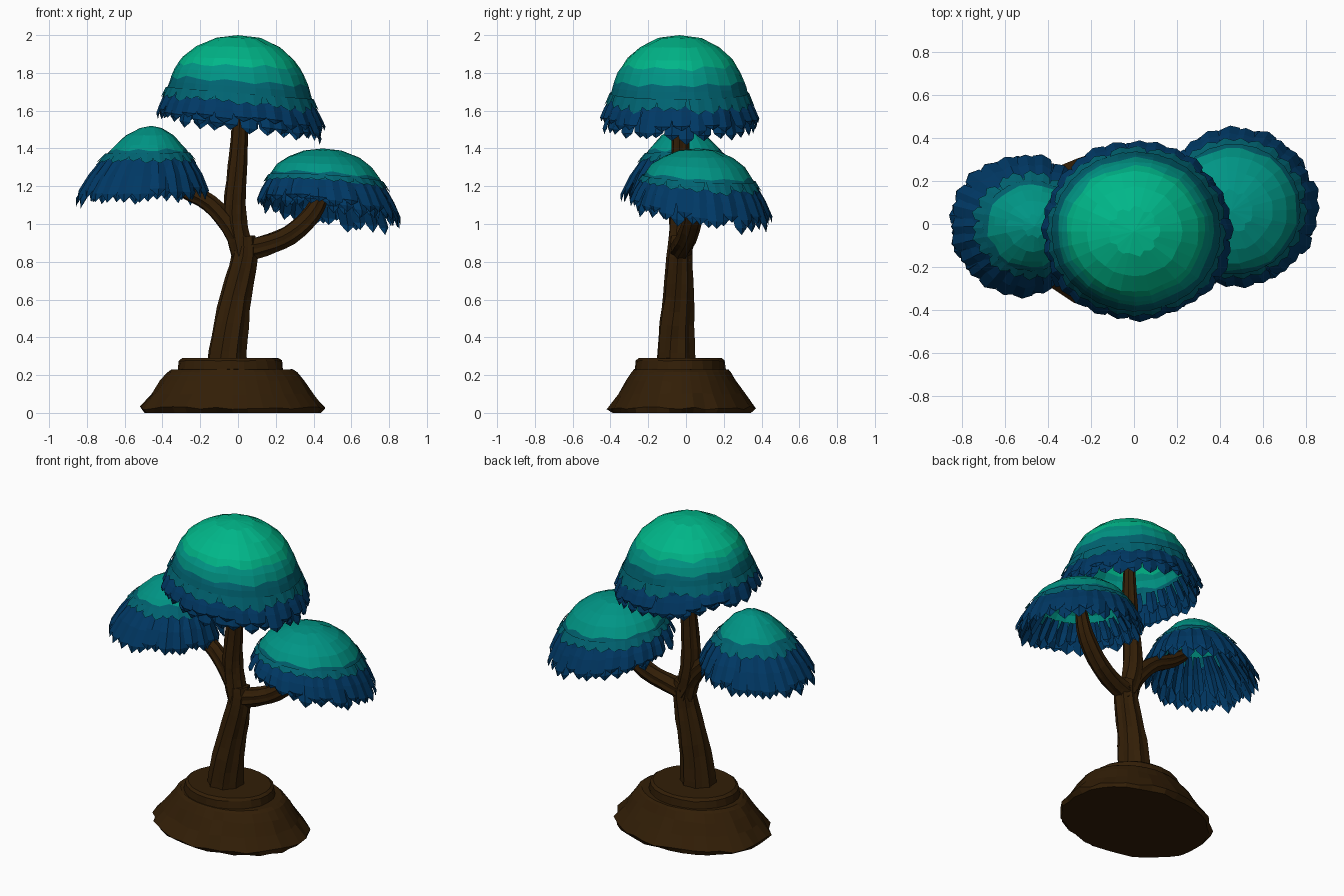
import bpy, bmesh, math, random
from mathutils import Vector

if "Cube" in bpy.data.objects:
    bpy.data.objects.remove(bpy.data.objects["Cube"])

random.seed(4)


def mat(name, r, g, b):
    m = bpy.data.materials.new(name)
    m.diffuse_color = (r, g, b, 1)
    m.use_nodes = True
    m.node_tree.nodes["Principled BSDF"].inputs["Base Color"].default_value = m.diffuse_color
    return m


GREEN = mat("bright_green", 0.0, 0.47, 0.25)
TEAL = mat("teal", 0.0, 0.30, 0.235)
DEEP = mat("deep_teal", 0.0, 0.125, 0.165)
NAVY = mat("navy", 0.0, 0.040, 0.130)
BARK = mat("bark_brown", 0.032, 0.013, 0.002)


def finish(bm, name, mats):
    me = bpy.data.meshes.new(name)
    bm.to_mesh(me)
    bm.free()
    for m in mats:
        me.materials.append(m)
    ob = bpy.data.objects.new(name, me)
    bpy.context.collection.objects.link(ob)
    return ob


def bridge(bm, a, b, mi=0):
    n = len(a)
    for i in range(n):
        j = (i + 1) % n
        bm.faces.new((a[i], a[j], b[j], b[i])).material_index = mi


# Tubes with ridged bark along a smoothed path of (x, y, z, radius)
def limb(name, path, sides=16):
    bm = bmesh.new()
    pts = []
    for i in range(len(path) - 1):
        p = [Vector(path[max(0, min(len(path) - 1, i + k))]) for k in (-1, 0, 1, 2)]
        for s in range(3):
            t = s / 3
            pts.append(0.5 * (2 * p[1] + (p[2] - p[0]) * t
                              + (2 * p[0] - 5 * p[1] + 4 * p[2] - p[3]) * t * t
                              + (3 * p[1] - p[0] - 3 * p[2] + p[3]) * t ** 3))
    pts.append(Vector(path[-1]))
    rings = []
    for i, p in enumerate(pts):
        d = (pts[min(i + 1, len(pts) - 1)] - pts[max(i - 1, 0)]).to_3d().normalized()
        u = Vector((0, 1, 0)).cross(d).normalized()
        v = d.cross(u)
        ring = []
        for k in range(sides):
            a = 2 * math.pi * k / sides + i * 0.03
            r = p[3] * ((1.05 if k % 2 else 0.92) + random.uniform(-.04, .04))
            ring.append(bm.verts.new(p.to_3d() + (u * math.cos(a) + v * math.sin(a)) * r))
        rings.append(ring)
    for a, b in zip(rings, rings[1:]):
        bridge(bm, a, b)
    bm.faces.new(rings[0][::-1])
    bm.faces.new(rings[-1])
    finish(bm, name, [BARK])


limb("trunk", [(-.06, -.05, .2, .11), (-.045, -.05, .4, .096), (-.01, -.04, .62, .081),
               (.035, -.035, .83, .066), (.03, -.03, .93, .06)])
limb("upper_trunk", [(.035, -.035, .8, .06), (-.005, -.03, .97, .06), (-.017, -.03, 1.1, .057),
                     (-.003, -.03, 1.3, .049), (.01, -.03, 1.55, .04), (.01, -.03, 1.93, .02)])
limb("right_branch", [(.03, -.03, .86, .06), (.14, -.02, .885, .054), (.27, .01, .94, .052),
                      (.39, .04, 1.05, .048), (.45, .06, 1.18, .036), (.47, .07, 1.34, .02)])
limb("left_branch", [(.04, -.03, .85, .062), (-.04, -.03, .99, .052), (-.15, -.02, 1.11, .046),
                     (-.28, -.01, 1.18, .042), (-.4, 0, 1.28, .032), (-.46, 0, 1.42, .018)])


# Earth mound and collar: stacked elliptical rings of (z, rx, ry, jitter)
def mound(name, c, rows, sides):
    bm = bmesh.new()
    rings = []
    for z, rx, ry, jit in rows:
        ring = []
        for k in range(sides):
            a = 2 * math.pi * k / sides
            f = 1 + random.uniform(-jit, jit)
            ring.append(bm.verts.new((c[0] + rx * f * math.cos(a), c[1] + ry * f * math.sin(a),
                                      z + (random.uniform(-.3, .3) * jit if z > .01 else 0))))
        rings.append(ring)
    for a, b in zip(rings, rings[1:]):
        bridge(bm, a, b)
    bm.faces.new(rings[0][::-1])
    bm.faces.new(rings[-1])
    finish(bm, name, [BARK])


mound("earth_mound", (-.03, -.025),
      [(0, .475, .365, .03), (.025, .49, .385, .03), (.1, .425, .335, .02), (.17, .38, .29, .015),
       (.215, .345, .262, .01), (.23, .32, .25, .005)], 36)
mound("mound_collar", (-.04, -.03),
      [(.2, .285, .245, .01), (.235, .28, .24, .01), (.275, .272, .235, .01), (.29, .255, .22, .005)], 24)

# Canopy profiles as (radius fraction, drop fraction)
ROUND = [(0, 0), (.28, .03), (.52, .13), (.7, .26), (.81, .41), (.88, .57), (.94, .75), (1, 1), (1.02, 1.15)]
CONE = [(0, 0), (.22, .04), (.42, .16), (.56, .29), (.68, .42), (.78, .56), (.9, .75), (1, 1), (1.02, 1.15)]


def canopy(name, centre, apex, rx, ry, height, tilt, profile, bands, leaves):
    """bands = drop fractions where the colour changes, from the top down."""
    mats = [GREEN, TEAL, DEEP, NAVY]

    def at(a, drop, out=0.0, scale=1.0):
        drop = max(0, min(drop, 1.14))
        i = next(k for k in range(len(profile) - 1) if profile[k + 1][1] >= drop)
        (r0, d0), (r1, d1) = profile[i], profile[i + 1]
        r = (r0 + (r1 - r0) * (drop - d0) / (d1 - d0)) * scale
        w = min(drop, 1)
        x, y = math.cos(a) * (rx * r + out), math.sin(a) * (ry * r + out)
        cx = apex[0] + (centre[0] - apex[0]) * w
        cy = apex[1] + (centre[1] - apex[1]) * w
        return (cx + x, cy + y, apex[2] - drop * height - (tilt[0] * x + tilt[1] * y) * w)

    def colour(drop):
        return sum(drop > b for b in bands)

    # Dome shell whose colour edges are wavy rings
    bm = bmesh.new()
    drops = [d for d in (.03, .13, .26, .41, .57, .78) if all(abs(d - b) > .045 for b in bands)]
    drops = sorted(drops + [b for b in bands if b > 0])
    rings = []
    for d in drops:
        amp = .022 if d in bands else .004
        rings.append([bm.verts.new(at(2 * math.pi * k / leaves,
                                      d + amp * (math.sin(k * 2.1) + random.uniform(-.4, .4)),
                                      random.uniform(-.004, .004))) for k in range(leaves)])
    top = bm.verts.new(at(0, 0))
    for k in range(leaves):
        bm.faces.new((top, rings[0][k], rings[0][(k + 1) % leaves])).material_index = colour(.01)
    for i in range(len(drops) - 1):
        bridge(bm, rings[i + 1], rings[i], colour((drops[i] + drops[i + 1]) / 2))
    bmesh.ops.recalc_face_normals(bm, faces=bm.faces)
    finish(bm, name + "_dome", mats)

    # Hanging leaves: pointed, folded blades in overlapping rows
    bm = bmesh.new()
    b = bands[2]
    rows = [(b - .02, 1.0, 0, 1.0, 1.15), (b + .02, 1.06, .5, .95, 1.05), (b - .1, .92, .25, .84, .9)]
    for start, end, phase, scale, wide in rows:
        for k in range(leaves):
            a = 2 * math.pi * (k + phase + random.uniform(-.15, .15)) / leaves
            tip = end + random.uniform(-.07, .05)
            half = math.pi / leaves * wide
            flare = random.uniform(.005, .026)
            grid = []
            for f, w, o in ((0, .85, 0), (.4, 1.05, .008), (.8, .85, .012)):
                d = start + (tip - start) * f
                grid.append([bm.verts.new(at(a + s * half * w, d, o + flare * f - .012 * abs(s) + .004, scale))
                             for s in (-1, 0, 1)])
            end_v = bm.verts.new(at(a, tip, flare, scale))
            quads = [(r0[s], r1[s], r1[s + 1], r0[s + 1]) for r0, r1 in zip(grid, grid[1:]) for s in (0, 1)]
            for f in quads + [(grid[2][s], end_v, grid[2][s + 1]) for s in (0, 1)]:
                bm.faces.new(f).material_index = 3
    # Short scallops of the band above, lapping over the hanging row
    for k in range(leaves):
        a = 2 * math.pi * (k + random.uniform(-.2, .2)) / leaves
        h = math.pi / leaves * 1.2
        low = b + random.uniform(.0, .05)
        v = [bm.verts.new(at(a + s * h, d, o)) for s, d, o in
             ((-1, b - .09, .004), (-.8, low - .02, .01), (0, low + .02, .018),
              (.8, low - .02, .01), (1, b - .09, .004), (0, b - .09, .008))]
        for f in ((0, 1, 2, 5), (5, 2, 3, 4)):
            bm.faces.new([v[i] for i in f]).material_index = 2
    finish(bm, name + "_leaves", mats)


canopy("top_canopy", (.015, -.035), (0, -.035, 2.0), .425, .40, .48, (.13, 0),
       ROUND, (.34, .51, .73), 28)
canopy("right_canopy", (.485, .08), (.45, .06, 1.40), .36, .355, .35, (.15, .14),
       ROUND, (-.1, .41, .54), 26)
canopy("left_canopy", (-.51, -.005), (-.46, -.01, 1.52), .34, .318, .39, (-.03, 0),
       CONE, (-.1, .33, .46), 24)
